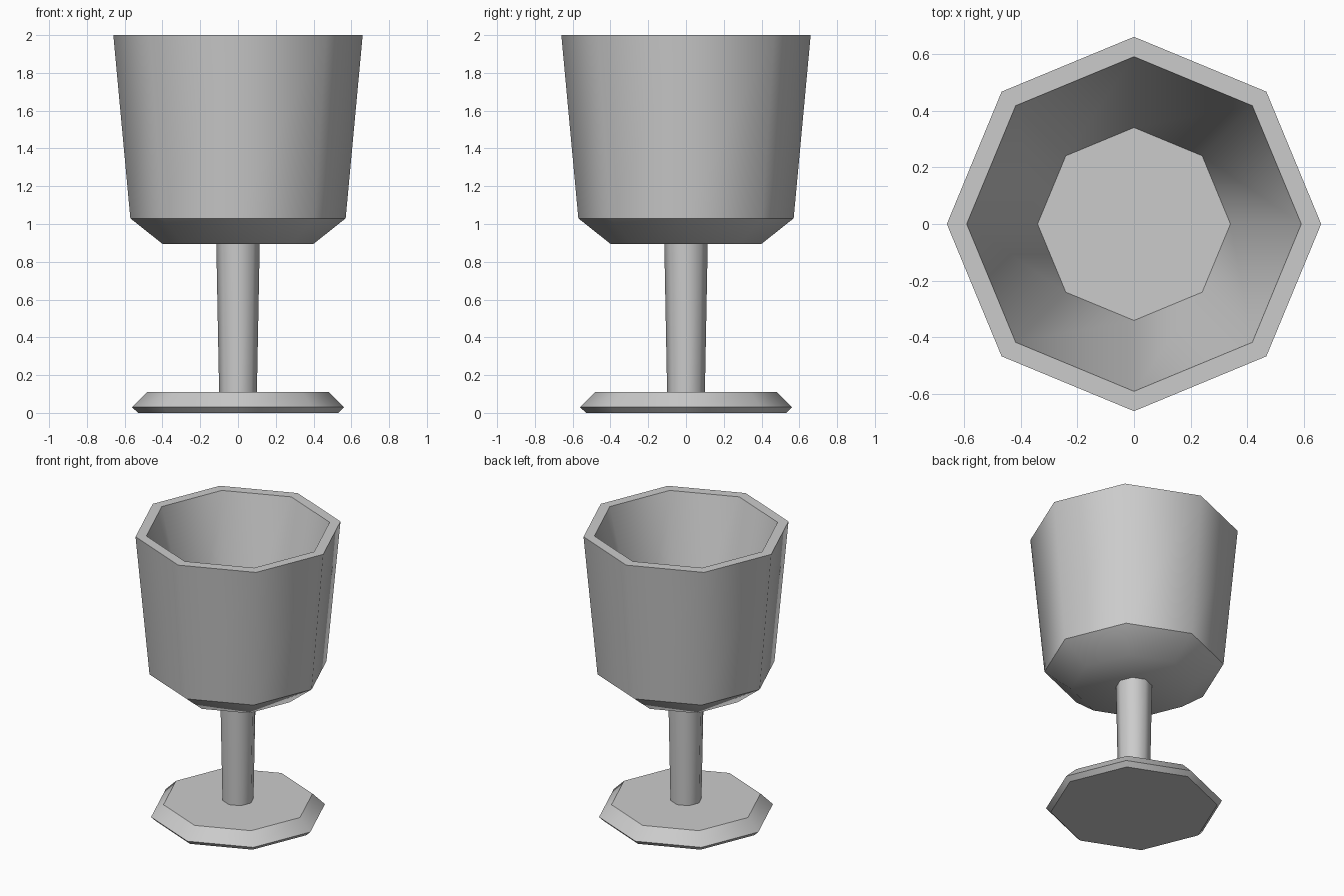
import bpy
import bmesh
from math import cos, sin, tau, radians

SIDES = 8

# Remove the default cube
cube = bpy.data.objects.get("Cube")
if cube:
    bpy.data.objects.remove(cube, do_unlink=True)

# Single plain grey
grey = bpy.data.materials.new("plain_grey")
grey.use_nodes = True
colour = (0.6, 0.6, 0.6, 1.0)
grey.diffuse_color = colour
bsdf = next(n for n in grey.node_tree.nodes if n.type == "BSDF_PRINCIPLED")
bsdf.inputs["Base Color"].default_value = colour


def lathe(name, profile, cap_start=False, cap_end=False):
    """Turn (radius, height) points into an eight-sided surface."""
    bm = bmesh.new()
    rings = [[bm.verts.new((r * cos(tau * i / SIDES), r * sin(tau * i / SIDES), z))
              for i in range(SIDES)] for r, z in profile]
    for low, high in zip(rings, rings[1:]):
        for i in range(SIDES):
            j = (i + 1) % SIDES
            bm.faces.new((low[i], low[j], high[j], high[i]))
    if cap_start:
        bm.faces.new(rings[0][::-1])
    if cap_end:
        bm.faces.new(rings[-1])
    mesh = bpy.data.meshes.new(name)
    bm.to_mesh(mesh)
    bm.free()
    mesh.materials.append(grey)
    obj = bpy.data.objects.new(name, mesh)
    bpy.context.collection.objects.link(obj)
    bpy.ops.object.select_all(action="DESELECT")
    obj.select_set(True)
    bpy.context.view_layer.objects.active = obj
    bpy.ops.object.shade_smooth_by_angle(angle=radians(46))


# Bevelled foot
lathe("foot", [(0.53, 0), (0.56, 0.03), (0.48, 0.11)], cap_start=True, cap_end=True)

# Slightly flared stem
lathe("stem", [(0.1, 0.11), (0.115, 0.895)])

# Sloping underside of the bowl
lathe("bowl_underside", [(0.4, 0.895), (0.57, 1.03)], cap_start=True)

# Bowl: outer wall, rim, straight tapering inner wall, floor
lathe("bowl", [(0.57, 1.03), (0.66, 2), (0.59, 2), (0.34, 1.03)], cap_end=True)
